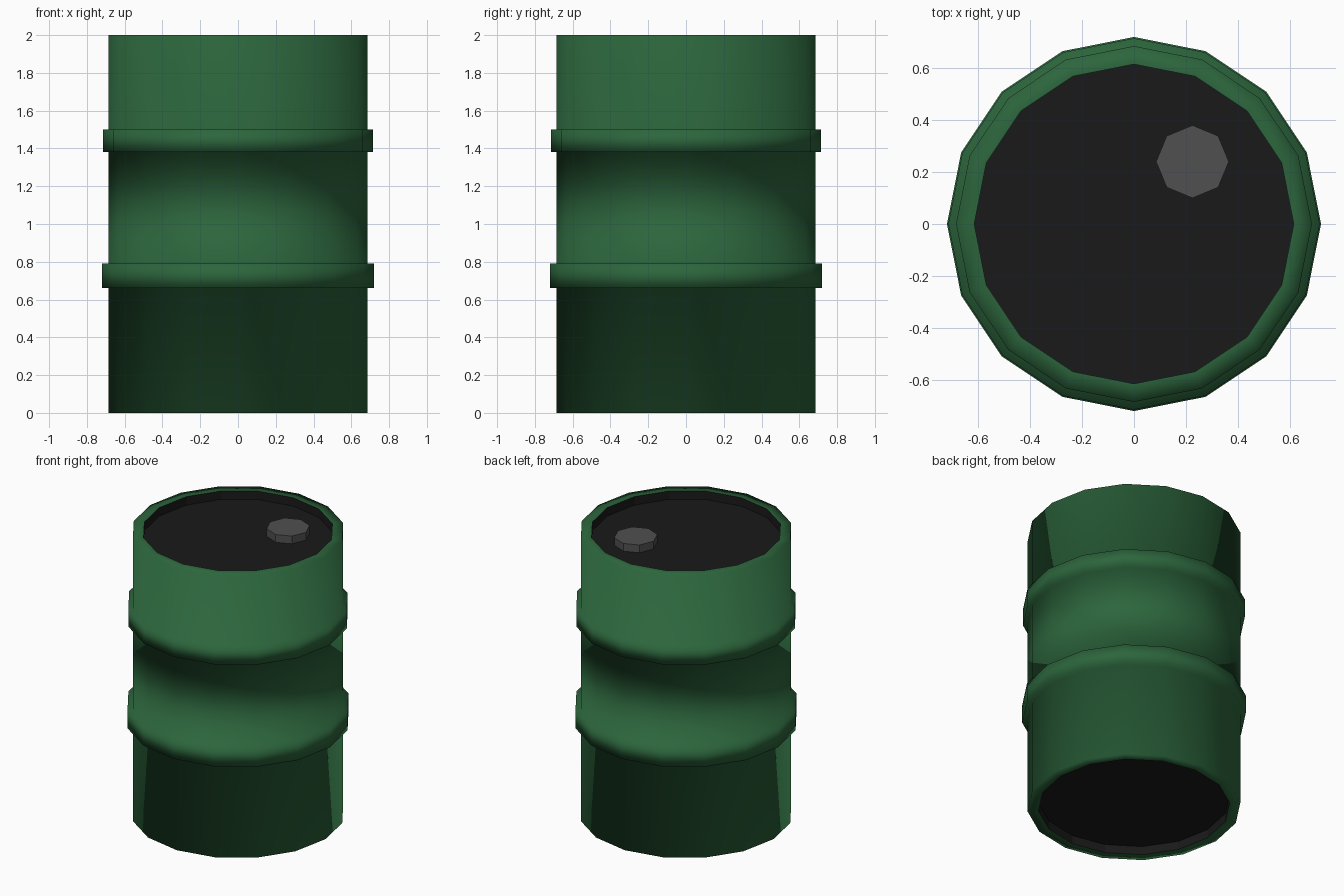
import bpy, bmesh
from math import cos, sin, tau

if "Cube" in bpy.data.objects:
    bpy.data.objects.remove(bpy.data.objects["Cube"])


def material(name, rgb):
    m = bpy.data.materials.new(name)
    m.diffuse_color = (*rgb, 1)
    m.use_nodes = True
    m.node_tree.nodes["Principled BSDF"].inputs["Base Color"].default_value = m.diffuse_color
    return m


def lathe(name, profile, sides, mat, center=(0, 0), smooth=False, cap=False):
    """Revolve (radius, z) points from the top down the outside; cap fills the last ring."""
    bm = bmesh.new()
    rings = [[bm.verts.new((r * cos(tau * i / sides), r * sin(tau * i / sides), z))
              for i in range(sides)] for r, z in profile]
    for a, b in zip(rings, rings[1:]):
        for i in range(sides):
            j = (i + 1) % sides
            bm.faces.new((a[i], b[i], b[j], a[j]))
    if cap:
        bm.faces.new(rings[-1])
    for f in bm.faces:
        f.smooth = smooth
    me = bpy.data.meshes.new(name)
    bm.normal_update()
    bm.to_mesh(me)
    bm.free()
    me.materials.append(mat)
    ob = bpy.data.objects.new(name, me)
    ob.location = (*center, 0)
    bpy.context.collection.objects.link(ob)
    return ob


green = material("green_paint", (0.025, 0.13, 0.045))
black = material("black_lid", (0.01, 0.01, 0.01))
grey = material("grey_cap", (0.08, 0.08, 0.08))

SIDES, R, INNER = 16, 0.685, 0.615

# Drum shell: rims at both ends and two raised hoops
lathe("drum_body", [(INNER, 2), (R, 2),
                    (R, 1.50), (0.715, 1.50), (0.715, 1.38), (R, 1.38),
                    (R, 0.79), (0.72, 0.79), (0.72, 0.66), (R, 0.66),
                    (R, 0), (INNER, 0)], SIDES, green, smooth=True)

# Recessed end plates with their short inner walls
lid = lathe("top_lid", [(INNER, 2), (INNER, 1.94)], SIDES, black, cap=True)
base = lathe("bottom_plate", [(INNER, 0), (INNER, 0.06)], SIDES, black, cap=True)
lid.data.flip_normals()
for ob, up in ((lid, 1), (base, -1)):
    bm = bmesh.new()
    bm.from_mesh(ob.data)
    for f in bm.faces:
        n, c = f.normal, f.calc_center_median()
        outward = n.z * up if abs(n.z) > 0.5 else -(n.x * c.x + n.y * c.y)
        if outward < 0:
            f.normal_flip()
    bm.to_mesh(ob.data)
    bm.free()

# Octagonal filler cap on the lid
bpy.ops.mesh.primitive_cylinder_add(vertices=8, radius=0.14, depth=0.06,
                                    location=(0.225, 0.24, 1.965))
filler = bpy.context.object
filler.name = "filler_cap"
filler.data.materials.append(grey)
